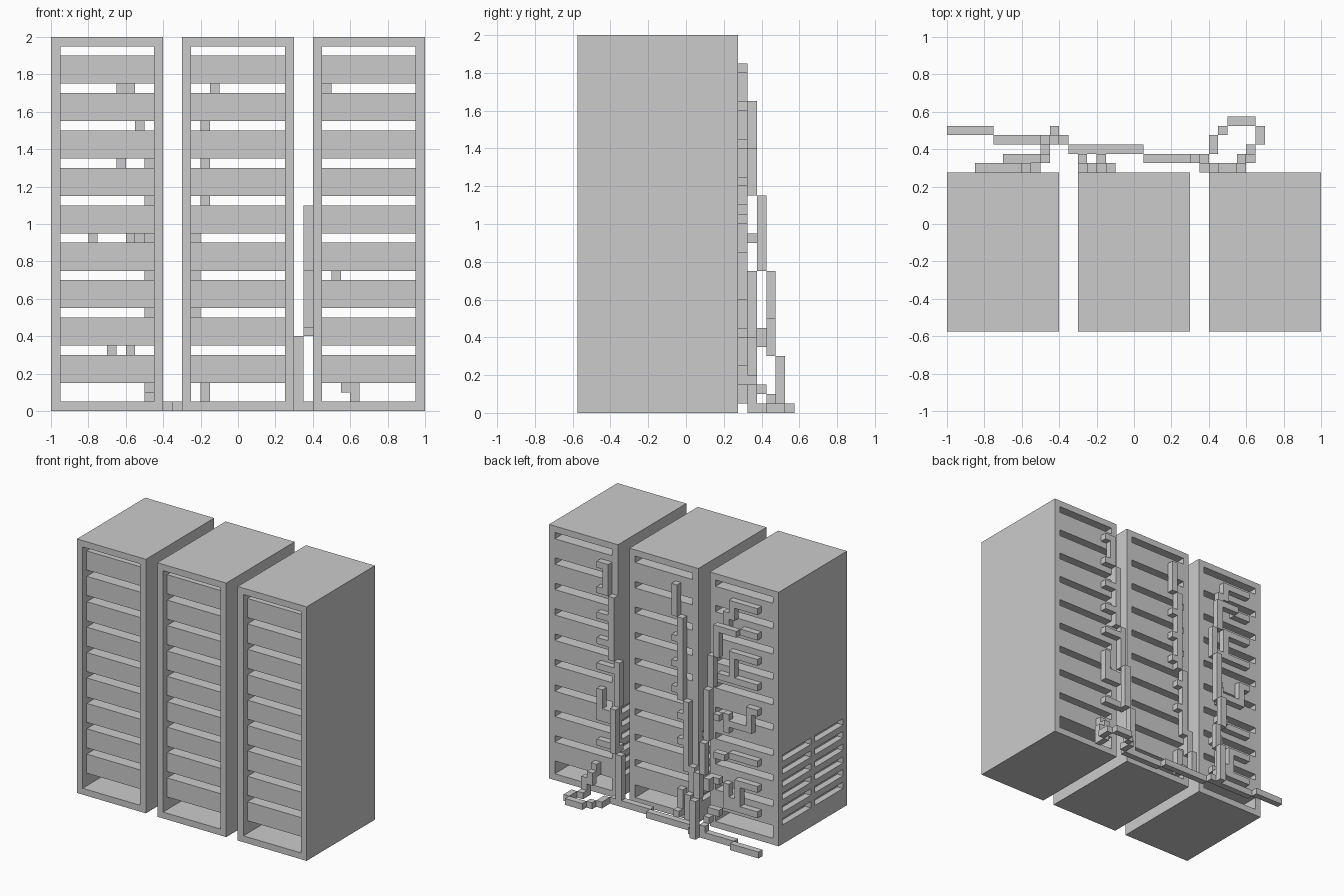
import bpy, bmesh

U = 0.05                     # cable thickness and panel thickness
BACK, FRONT = 0.275, -0.575  # rack rear and front planes


def boxes(name, items):
    """One object from (x0, x1, y0, y1, z0, z1) boxes."""
    bm = bmesh.new()
    for x0, x1, y0, y1, z0, z1 in items:
        geo = bmesh.ops.create_cube(bm, size=1)
        for v in geo["verts"]:
            v.co.x = x1 if v.co.x > 0 else x0
            v.co.y = y1 if v.co.y > 0 else y0
            v.co.z = z1 if v.co.z > 0 else z0
    me = bpy.data.meshes.new(name)
    bm.to_mesh(me)
    bm.free()
    ob = bpy.data.objects.new(name, me)
    bpy.context.collection.objects.link(ob)
    return ob


def cable(name, runs):
    """Cable from (x0, x1, layer, z0, z1) runs; layer 0 lies on the rack rear."""
    boxes(name, [(a, b, BACK + n * U, BACK + (n + 1) * U, c, d)
                 for a, b, n, c, d in runs])


def rack(name, cx):
    l, r = cx - 0.3, cx + 0.3
    # outer shell: right wall, floor, roof
    shell = [(r - U, r, FRONT, BACK, 0, 2),
             (l + U, r - U, FRONT, BACK, 0, U),
             (l + U, r - U, FRONT, BACK, 2 - U, 2)]
    # left wall with two columns of six vents
    shell += [(l, l + U, FRONT, BACK, 0, 0.15), (l, l + U, FRONT, BACK, 0.7, 2)]
    for y in (FRONT, FRONT + 0.4, FRONT + 0.8):
        shell.append((l, l + U, y, y + U, 0.15, 0.7))
    for i in range(5):
        for y in (FRONT + U, FRONT + 0.45):
            z = 0.2 + i * 0.1
            shell.append((l, l + U, y, y + 0.35, z, z + U))
    boxes(name + "_cabinet", shell)
    # nine server units, set back at the front and flush at the rear
    boxes(name + "_servers", [(l + U, r - U, FRONT + U, BACK, 0.15 + i * 0.2, 0.3 + i * 0.2)
                              for i in range(9)])


for label, x in (("left_rack", -0.7), ("middle_rack", 0), ("right_rack", 0.7)):
    rack(label, x)

# cable lying on the floor, looped at the right end: x0, x1, first layer, last layer
floor = [(-1, -0.75, 4, 5), (-0.75, -0.35, 3, 4), (-0.35, 0.05, 2, 3), (0.05, 0.4, 1, 2),
         (0.4, 0.45, 2, 4), (0.45, 0.5, 4, 5), (0.5, 0.65, 5, 6), (0.65, 0.7, 3, 5),
         (0.6, 0.65, 1, 3)]
boxes("floor_cable", [(a, b, BACK + m * U, BACK + n * U, 0, U) for a, b, m, n in floor]
      + [(-0.45, -0.4, BACK + 4 * U, BACK + 5 * U, 0, U)])

# rising main cables
cable("left_main_cable", [
    (-0.45, -0.4, 4, 0.05, 0.3), (-0.45, -0.4, 3, 0.3, 0.5), (-0.5, -0.45, 3, 0.5, 0.75),
    (-0.5, -0.45, 2, 0.75, 1.15), (-0.5, -0.45, 1, 1.15, 1.4), (-0.55, -0.5, 1, 1.4, 1.6)])
cable("middle_main_cable", [
    (-0.3, -0.25, 1, 0.05, 0.25), (-0.3, -0.25, 0, 0.25, 0.45), (-0.25, -0.2, 0, 0.45, 0.95),
    (-0.2, -0.15, 0, 0.95, 1.6), (-0.15, -0.1, 0, 1.6, 1.85),
    (-0.2, -0.15, 1, 0.05, 0.1), (-0.2, -0.15, 0, 0.05, 0.25)])
cable("right_main_cable", [
    (0.3, 0.35, 1, 0.05, 0.4), (0.35, 0.4, 1, 0.4, 0.75), (0.35, 0.4, 0, 0.75, 1.1),
    (0.4, 0.45, 0, 1.1, 1.6), (0.45, 0.5, 0, 1.6, 1.85)])

# branches to the left rack
cable("left_upper_branches", [
    (-0.85, -0.65, 0, 1.8, 1.85), (-0.65, -0.6, 0, 1.7, 1.85), (-0.6, -0.55, 0, 1.6, 1.75),
    (-0.7, -0.5, 1, 1.6, 1.65), (-0.85, -0.7, 0, 1.6, 1.65),
    (-0.85, -0.65, 0, 1.4, 1.45), (-0.65, -0.6, 0, 1.25, 1.45),
    (-0.85, -0.5, 0, 1.2, 1.25)])
cable("left_lower_branches", [
    (-0.85, -0.8, 0, 1.0, 1.05), (-0.8, -0.75, 0, 0.85, 1.05), (-0.75, -0.6, 0, 0.85, 0.9),
    (-0.6, -0.55, 0, 0.8, 0.95), (-0.55, -0.5, 1, 0.9, 0.95), (-0.85, -0.6, 0, 0.6, 0.65),
    (-0.6, -0.5, 1, 0.6, 0.65), (-0.85, -0.7, 0, 0.4, 0.45), (-0.7, -0.65, 0, 0.25, 0.45),
    (-0.65, -0.6, 0, 0.25, 0.3), (-0.6, -0.55, 0, 0.25, 0.4), (-0.55, -0.45, 1, 0.4, 0.45),
    (-0.5, -0.45, 2, 0.35, 0.45), (-0.85, -0.55, 0, 0.2, 0.25), (-0.55, -0.45, 1, 0.15, 0.2),
    (-0.5, -0.45, 2, 0.1, 0.15), (-0.5, -0.45, 3, 0.05, 0.1)])

# short plugs beside the middle and right main cables
cable("middle_plugs", [(-0.15, -0.1, 0, z, z + U) for z in (1.4, 1.2, 1.0)]
      + [(-0.2, -0.15, 0, z, z + U) for z in (0.8, 0.6)] + [(-0.25, -0.2, 0, 0.4, 0.45)])
cable("right_plugs", [(0.5, 0.55, 0, 1.8, 1.85)]
      + [(0.45, 0.55, 0, z, z + U) for z in (1.6, 1.4, 1.2)]
      + [(0.4, 0.55, 0, 1.0, 1.05), (0.5, 0.55, 0, 0.65, 0.85),
         (0.4, 0.5, 0, 0.65, 0.7), (0.4, 0.55, 0, 0.6, 0.65), (0.35, 0.55, 0, 0.4, 0.45)])
cable("right_floor_riser", [(0.6, 0.65, 1, 0.05, 0.15), (0.55, 0.6, 1, 0.1, 0.2),
                            (0.55, 0.6, 0, 0.15, 0.25)])
